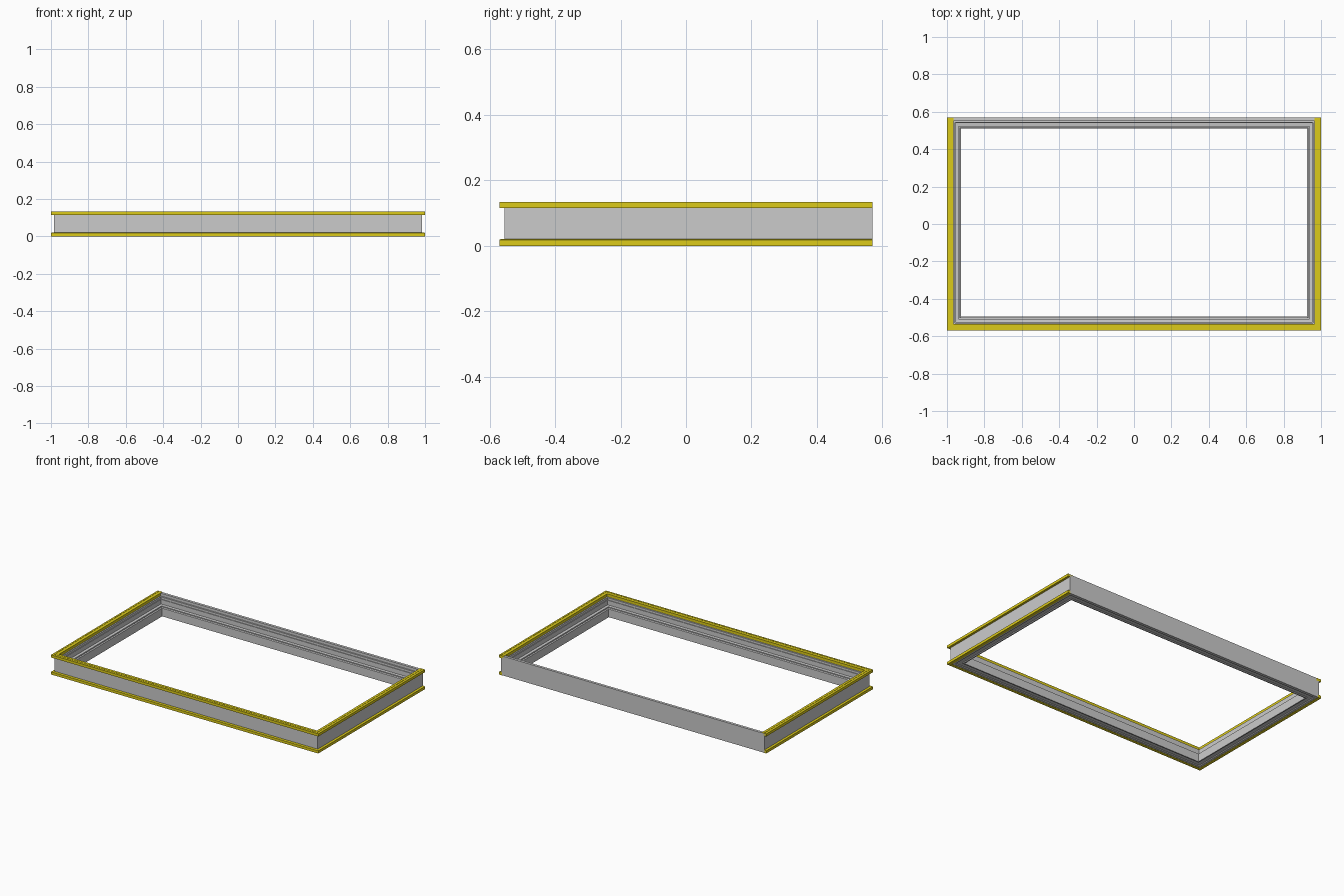
import bpy, bmesh

if "Cube" in bpy.data.objects:
    bpy.data.objects.remove(bpy.data.objects["Cube"])

# Outer limits of the grey frame
X, Y_FRONT, Y_BACK = 0.985, -0.555, 0.57


def sweep(name, profile, closed, color=None):
    """Sweep a (inward distance, height) profile round the rectangle with mitred corners."""
    def corners(d):
        if closed:
            yb = Y_BACK - d
        else:
            yb = Y_BACK
        return [(-X + d, yb), (-X + d, Y_FRONT + d), (X - d, Y_FRONT + d), (X - d, yb)]

    bm = bmesh.new()
    rings = [[] for _ in range(4)]
    for d, z in profile:
        for ring, (x, y) in zip(rings, corners(d)):
            ring.append(bm.verts.new((x, y, z)))
    n = len(profile)
    for i in range(4 if closed else 3):
        a, b = rings[i], rings[(i + 1) % 4]
        for j in range(n):
            k = (j + 1) % n
            bm.faces.new((a[j], a[k], b[k], b[j]))
    if not closed:
        bm.faces.new(rings[0])
        bm.faces.new(rings[3][::-1])
    bmesh.ops.recalc_face_normals(bm, faces=bm.faces)
    mesh = bpy.data.meshes.new(name)
    bm.to_mesh(mesh)
    bm.free()
    obj = bpy.data.objects.new(name, mesh)
    bpy.context.collection.objects.link(obj)
    if color:
        mat = bpy.data.materials.new(name + "_colour")
        mat.diffuse_color = color
        mat.use_nodes = True
        mat.node_tree.nodes["Principled BSDF"].inputs["Base Color"].default_value = mat.diffuse_color
        mesh.materials.append(mat)
    return obj


# Grey frame: tall outer wall, stepped ledges, seal groove and low inner lip
sweep("frame_body", [
    (0, 0.001), (0, 0.131), (0.018, 0.131), (0.018, 0.112),
    (0.027, 0.112), (0.027, 0.097), (0.031, 0.097), (0.031, 0.066),
    (0.048, 0.064), (0.048, 0.045), (0.053, 0.045), (0.053, 0.060),
    (0.060, 0.056), (0.060, 0.001), (0.052, 0.001), (0.052, 0.008),
    (0.020, 0.008), (0.020, 0.001)], True)

# Yellow trims on the front and both sides only
YELLOW = (0.72, 0.60, 0.01, 1)
sweep("top_trim", [
    (-0.015, 0.115), (-0.015, 0.133), (-0.003, 0.133), (-0.003, 0.1315),
    (0.003, 0.1315), (0.003, 0.133), (0.020, 0.133), (0.020, 0.115)], False, YELLOW)
sweep("bottom_trim", [
    (-0.015, 0), (-0.015, 0.018), (-0.012, 0.020), (0.003, 0.020),
    (0.006, 0.018), (0.006, 0)], False, YELLOW)
